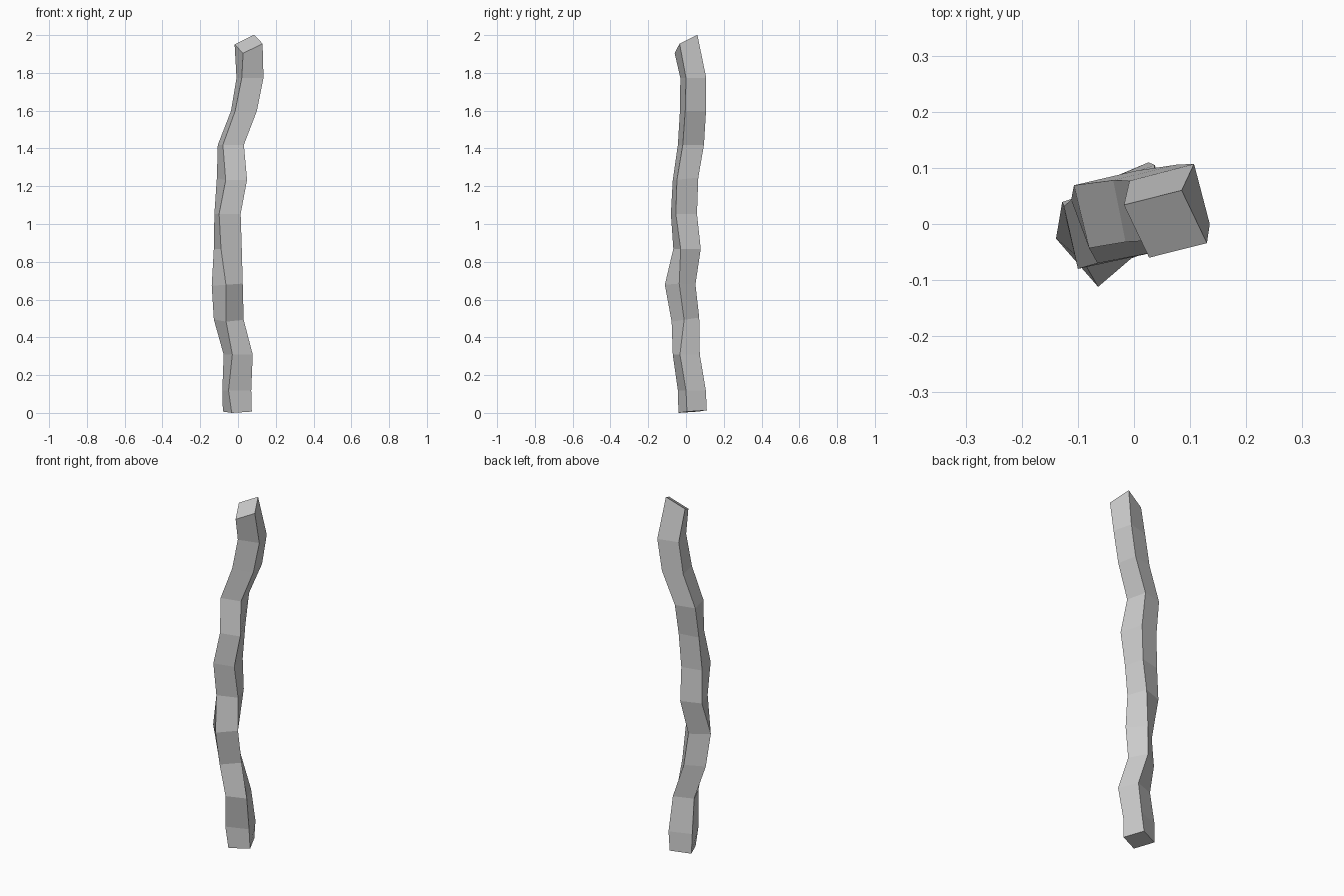
import bpy, bmesh

# One row per ring of the crooked four-sided stick:
# height, x of left / front / right corner, y of front / right / back corner
RINGS = [
    (0.008, -0.08, -0.033, 0.073, -0.04, 0.005, 0.11),
    (0.12, -0.083, -0.05, 0.07, -0.043, 0.0, 0.105),
    (0.31, -0.076, -0.03, 0.078, -0.07, -0.032, 0.073),
    (0.495, -0.128, -0.063, 0.03, -0.076, -0.01, 0.07),
    (0.68, -0.139, -0.064, 0.025, -0.112, -0.036, 0.05),
    (0.87, -0.128, -0.09, 0.02, -0.067, -0.028, 0.078),
    (1.055, -0.125, -0.10, 0.014, -0.08, -0.054, 0.058),
    (1.24, -0.112, -0.065, 0.048, -0.07, -0.048, 0.065),
    (1.42, -0.107, -0.08, 0.031, -0.043, -0.017, 0.095),
    (1.60, -0.037, -0.015, 0.10, -0.032, -0.004, 0.106),
    (1.775, -0.008, 0.02, 0.135, -0.03, 0.0, 0.107),
    (1.954, -0.018, 0.027, 0.13, -0.06, -0.034, 0.06),
]
# Slope of the ring planes along x and y (others are almost level)
TILT = {0: (0.03, 0.08), 3: (0.0, 0.15), 4: (0.07, 0.0), 7: (0.0, 0.1), 11: (0.33, 0.66)}

bm = bmesh.new()


def add_ring(i, row):
    z, lx, fx, rx, fy, ry, by = row
    # Opposite sides are parallel, which gives the two hidden coordinates
    corners = [(lx, fy + by - ry), (fx, fy), (rx, ry), (lx + rx - fx, by)]
    cx, cy = (lx + rx) / 2, (fy + by) / 2
    a, b = TILT.get(i, (0, 0))
    return [bm.verts.new((x, y, z + a * (x - cx) + b * (y - cy))) for x, y in corners]


# Skin the rings and cap both ends
loops = [add_ring(i, r) for i, r in enumerate(RINGS)]
for low, high in zip(loops, loops[1:]):
    for k in range(4):
        n = (k + 1) % 4
        bm.faces.new((low[k], low[n], high[n], high[k]))
bm.faces.new(loops[0][::-1])
bm.faces.new(loops[-1])
bmesh.ops.recalc_face_normals(bm, faces=bm.faces)

# Rest the lowest corner on the ground
bottom = min(v.co.z for v in bm.verts)
for v in bm.verts:
    v.co.z -= bottom

mesh = bpy.data.meshes.new("crooked_stick")
bm.to_mesh(mesh)
bm.free()
bpy.context.collection.objects.link(bpy.data.objects.new("crooked_stick", mesh))
